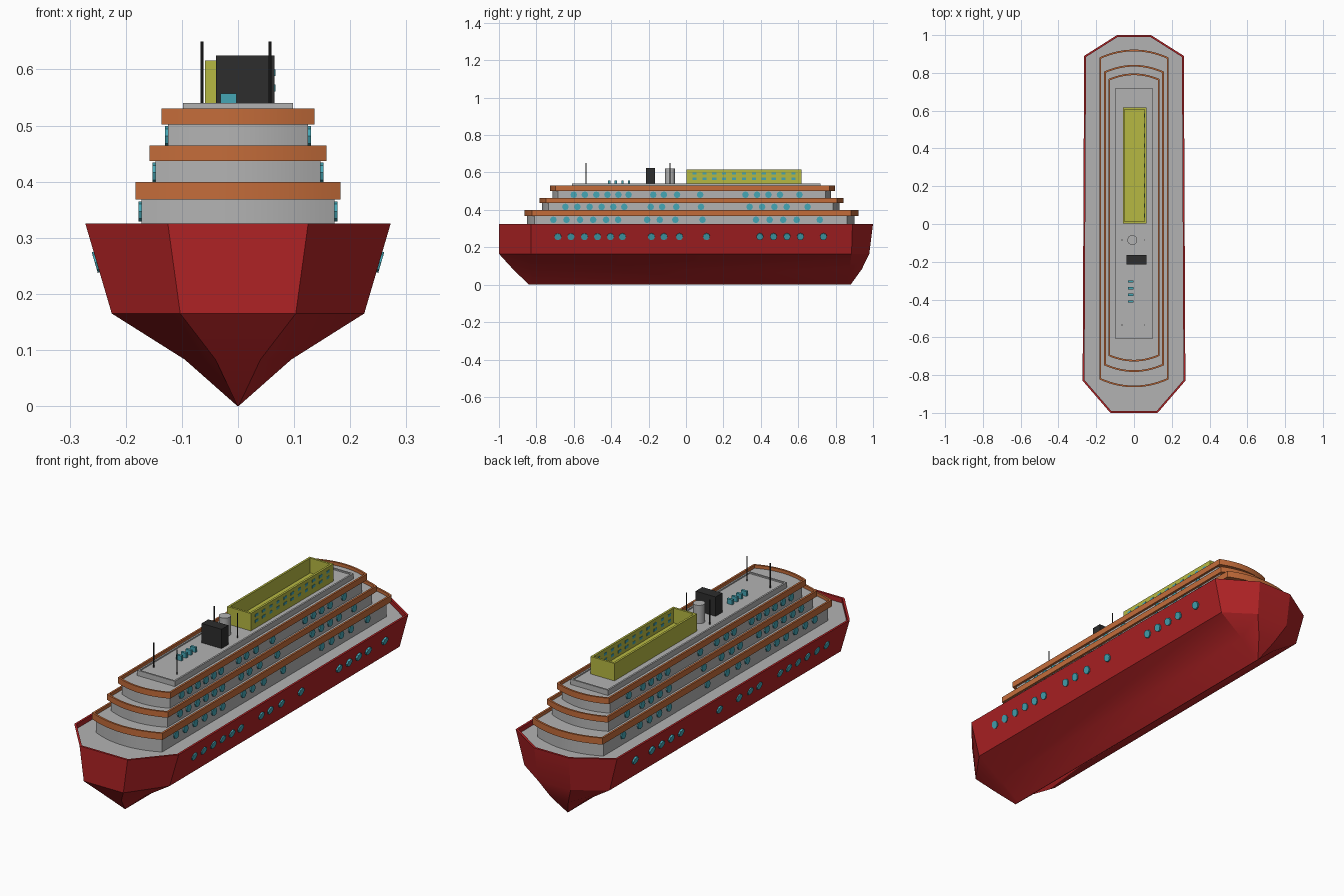
import bpy, bmesh, math
from mathutils import Matrix, Vector

cube = bpy.data.objects.get("Cube")
if cube:
    bpy.data.objects.remove(cube, do_unlink=True)


def material(name, r, g, b):
    m = bpy.data.materials.new(name)
    m.use_nodes = True
    m.diffuse_color = (r, g, b, 1)
    m.node_tree.nodes["Principled BSDF"].inputs["Base Color"].default_value = (r, g, b, 1)
    return m


RED = material("hull_red", .43, .016, .018)
GREY = material("deck_grey", .45, .45, .45)
ORANGE = material("rail_orange", .55, .15, .042)
TEAL = material("window_teal", .06, .38, .46)
YELLOW = material("box_yellow", .47, .48, .055)
BLACK = material("funnel_black", .026, .026, .026)


def finish(name, bm, *mats, smooth=False):
    bmesh.ops.recalc_face_normals(bm, faces=bm.faces)
    me = bpy.data.meshes.new(name)
    bm.to_mesh(me)
    bm.free()
    ob = bpy.data.objects.new(name, me)
    bpy.context.collection.objects.link(ob)
    for m in mats:
        me.materials.append(m)
    if smooth:
        bpy.ops.object.select_all(action='DESELECT')
        ob.select_set(True)
        bpy.context.view_layer.objects.active = ob
        bpy.ops.object.shade_smooth_by_angle(angle=math.radians(30))
    return ob


def loft(bm, levels):
    """Skin closed rings of (x, y, z) points; return the top cap."""
    rings = [[bm.verts.new(p) for p in ring] for ring in levels]
    n = len(rings[0])
    for a, b in zip(rings, rings[1:]):
        for i in range(n):
            j = (i + 1) % n
            bm.faces.new((a[i], a[j], b[j], b[i]))
    bm.faces.new(rings[0][::-1])
    return bm.faces.new(rings[-1])


def recess(bm, cap, rim, depth, index):
    """Sink the top cap inside a rim and give its floor another colour."""
    bm.normal_update()
    bmesh.ops.inset_region(bm, faces=[cap], thickness=rim, use_even_offset=True)
    bmesh.ops.inset_region(bm, faces=[cap], thickness=0, depth=-depth)
    cap.material_index = index


def add_box(bm, x0, x1, y0, y1, z0, z1):
    c = Vector((x0 + x1, y0 + y1, z0 + z1)) / 2
    size = Matrix.Diagonal((x1 - x0, y1 - y0, z1 - z0, 1))
    bmesh.ops.create_cube(bm, size=1, matrix=Matrix.Translation(c) @ size)


def box(name, mat, *bounds):
    bm = bmesh.new()
    add_box(bm, *bounds)
    return finish(name, bm, mat)


def tray(name, mat, x0, x1, y0, y1, z0, z1, rim, depth):
    bm = bmesh.new()
    cap = loft(bm, [[(x0, y0, z), (x1, y0, z), (x1, y1, z), (x0, y1, z)] for z in (z0, z1)])
    recess(bm, cap, rim, depth, 0)
    return finish(name, bm, mat)


def cylinder(name, mat, x, y, z0, z1, r, sides):
    bm = bmesh.new()
    bmesh.ops.create_cone(bm, cap_ends=True, segments=sides, radius1=r, radius2=r,
                          depth=z1 - z0, matrix=Matrix.Translation((x, y, (z0 + z1) / 2)))
    return finish(name, bm, mat, smooth=True)


# Hull: eight-sided outlines narrowing down to the keel
def hull_ring(z, bow_w, bow_y, front_w, front_y, back_w, back_y, stern_w, stern_y):
    half = [(bow_w, bow_y), (front_w, front_y), (back_w, back_y), (stern_w, stern_y)]
    return [(x, y, z) for x, y in half] + [(-x, y, z) for x, y in half[::-1]]


bm = bmesh.new()
deck = loft(bm, [
    hull_ring(0, .001, -.84, .001, -.82, .001, .86, .001, .88),
    hull_ring(.083, .04, -.925, .095, -.83, .095, .875, .045, .94),
    hull_ring(.165, .103, -1, .225, -.83, .222, .885, .085, .98),
    hull_ring(.325, .125, -1, .272, -.83, .264, .89, .09, 1)])
recess(bm, deck, .01, .022, 1)
finish("hull", bm, RED, GREY, smooth=True)


# Superstructure tiers: straight sides with bowed ends
def tier_ring(w, y0, y1, bulge, z, steps=14):
    xs = [w * (2 * i / steps - 1) for i in range(steps + 1)]
    arc = [bulge * (1 - (x / w) ** 2) for x in xs]
    front = [(x, y0 - b, z) for x, b in zip(xs, arc)]
    back = [(x, y1 + b, z) for x, b in zip(xs, arc)]
    return front + back[::-1]


def portholes(name, x, z, scale, shift, r, tilt=0):
    spots = [-.685, -.615, -.543, -.473, -.404, -.34, -.185, -.118, -.035,
             .11, .395, .468, .54, .612, .735]
    bm = bmesh.new()
    for side in (-1, 1):
        turn = Matrix.Rotation(side * (math.pi / 2 + tilt), 4, 'Y')
        for y in spots:
            place = Matrix.Translation((side * x, y * scale + shift, z))
            bmesh.ops.create_cone(bm, cap_ends=True, segments=8, radius1=r, radius2=r,
                                  depth=.009, matrix=place @ turn)
    finish(name, bm, TEAL)


portholes("hull_portholes", .251, .257, 1, 0, .019, math.atan(.047 / .16))

# wall half width, front and back corners, wall base, rail base, rail top, porthole scale
tiers = [("lower", .172, -.81, .86, .30, .368, .399, 1.003, -.022),
         ("middle", .147, -.735, .785, .38, .437, .464, .912, -.02),
         ("upper", .125, -.685, .745, .445, .502, .53, .85, -.018)]
for name, w, y0, y1, z0, z1, z2, scale, shift in tiers:
    bulge = w * .24
    bm = bmesh.new()
    loft(bm, [tier_ring(w, y0, y1, bulge, z) for z in (z0, z1 + .005)])
    finish(name + "_wall", bm, GREY, smooth=True)
    bm = bmesh.new()
    top = loft(bm, [tier_ring(w + .011, y0 - .013, y1 + .022, bulge, z) for z in (z1, z2)])
    recess(bm, top, .009, .015, 1)
    finish(name + "_rail", bm, ORANGE, GREY, smooth=True)
    portholes(name + "_portholes", w + .001, z1 - .021, scale, shift, .018)

# Roof platform
tray("roof_platform", GREY, -.098, .098, -.61, .72, .51, .54, .008, .006)

# Open yellow box with two rows of small windows in one wall
tray("yellow_box", YELLOW, -.059, .065, .003, .617, .53, .616, .01, .07)
bm = bmesh.new()
for i in range(11):
    y = .045 + i * .053
    for z in (.567, .594):
        add_box(bm, .0535, .0665, y - .011, y + .011, z - .006, z + .006)
finish("box_windows", bm, TEAL)

# Funnel, tank, masts and deck seats
box("funnel", BLACK, -.039, .065, -.215, -.165, .53, .625)
cylinder("tank", GREY, -.009, -.085, .53, .62, .026, 24)
for label, y in (("front", -.535), ("rear", -.085)):
    for side, x in (("right", -.064), ("left", .057)):
        cylinder(f"{label}_{side}_mast", BLACK, x, y, .53, .65, .0028, 8)
for i in range(4):
    y = -.305 - i * .035
    box(f"deck_seat_{i + 1}", TEAL, -.031, -.003, y - .006, y + .006, .53, .557)
